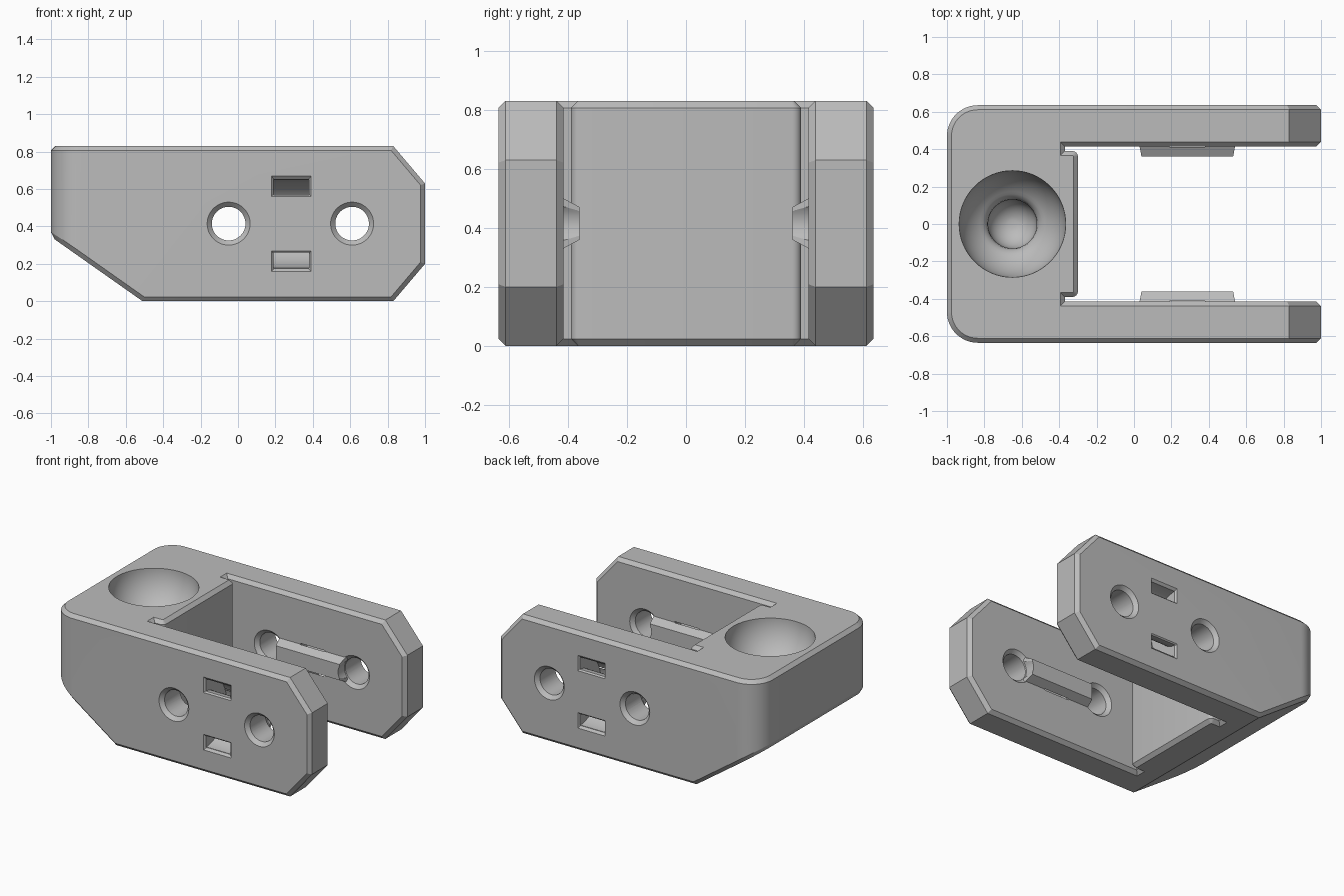
import bpy, bmesh, math
from mathutils import Vector

if "Cube" in bpy.data.objects:
    bpy.data.objects.remove(bpy.data.objects["Cube"])

grey = bpy.data.materials.new("plain_grey")
grey.diffuse_color = (0.5, 0.5, 0.5, 1)
grey.use_nodes = True
grey.node_tree.nodes["Principled BSDF"].inputs["Base Color"].default_value = grey.diffuse_color
H, W, INNER, MID = 0.83, 0.635, 0.415, 0.415   # height, half width, arm inner face, hole height


def make(name, bm):
    bmesh.ops.recalc_face_normals(bm, faces=bm.faces[:])
    me = bpy.data.meshes.new(name)
    bm.to_mesh(me)
    bm.free()
    ob = bpy.data.objects.new(name, me)
    bpy.context.collection.objects.link(ob)
    return ob


def prism(name, pts, direction):
    bm = bmesh.new()
    f = bm.faces.new([bm.verts.new(p) for p in pts])
    g = bmesh.ops.extrude_face_region(bm, geom=[f])["geom"]
    bmesh.ops.translate(bm, vec=direction, verts=[v for v in g if isinstance(v, bmesh.types.BMVert)])
    return make(name, bm)


def frustum(name, y0, rect0, y1, rect1):
    # rects are (x0, x1, z0, z1) at two depths
    bm = bmesh.new()
    for y, (a, b, c, d) in ((y0, rect0), (y1, rect1)):
        for x, z in ((a, c), (b, c), (b, d), (a, d)):
            bm.verts.new((x, y, z))
    bmesh.ops.convex_hull(bm, input=bm.verts[:])
    bmesh.ops.dissolve_limit(bm, angle_limit=0.01, verts=bm.verts[:], edges=bm.edges[:])
    return make(name, bm)


def lathe(name, profile, origin, axis, n=64):
    # profile of (radius, distance along axis), closed at both ends
    bm = bmesh.new()
    rot = Vector((0, 0, 1)).rotation_difference(Vector(axis))
    rings = []
    for r, h in profile:
        rings.append([bm.verts.new(Vector(origin) + rot @ Vector(
            (r * math.cos(math.tau * i / n), r * math.sin(math.tau * i / n), h))) for i in range(n)])
    for a, b in zip(rings, rings[1:]):
        for i in range(n):
            bm.faces.new((a[i], a[(i + 1) % n], b[(i + 1) % n], b[i]))
    bm.faces.new(rings[0])
    bm.faces.new(rings[-1])
    return make(name, bm)


def combine(target, tool, op):
    m = target.modifiers.new("combine", 'BOOLEAN')
    m.operation, m.object, m.solver = op, tool, 'EXACT'
    dg = bpy.context.evaluated_depsgraph_get()
    target.data = bpy.data.meshes.new_from_object(target.evaluated_get(dg))
    target.modifiers.clear()
    bpy.data.objects.remove(tool)


def arc(cx, cy, r, a0, a1, n):
    return [(cx + r * math.cos(math.radians(a0 + (a1 - a0) * i / n)),
             cy + r * math.sin(math.radians(a0 + (a1 - a0) * i / n))) for i in range(n + 1)]


# Fork outline in plan, one half mirrored to the other
half = arc(-0.33, 0.36, 0.03, 0, 90, 6)
half += [(-0.37, 0.39), (-0.37, INNER), (1, INNER), (1, W)]
half += arc(-0.835, W - 0.165, 0.165, 90, 180, 14)
plan = half + [(x, -y) for x, y in reversed(half)]
body = prism("clevis_body", [(x, y, -0.1) for x, y in plan], (0, 0, 1.1))

# Side silhouette trims the ends and the sloped underside
side = [(-0.51, 0), (0.83, 0), (1.0, 0.2), (1.0, 0.63), (0.83, H), (-1.0, H), (-1.0, 0.345)]
# the flat end faces sit slightly outside the plan so they do not coincide
side = [(-1.1, 0.345 + 0.1 * 0.345 / 0.49)] + side[:2] + [(1.0425, 0.25), (1.0425, 0.5794)] + [side[4], (-1.1, H)]
combine(body, prism("silhouette", [(x, -1, z) for x, z in side], (0, 2, 0)), 'INTERSECT')

# Chamfer the outer edges
bm = bmesh.new()
bm.from_mesh(body.data)
bmesh.ops.remove_doubles(bm, verts=bm.verts[:], dist=1e-4)
bmesh.ops.dissolve_limit(bm, angle_limit=math.radians(1), verts=bm.verts[:], edges=bm.edges[:])
edges = [e for e in bm.edges if len(e.link_faces) == 2 and e.is_convex
         and e.calc_face_angle() > math.radians(52)]
bmesh.ops.bevel(bm, geom=edges, offset=0.024, offset_type='OFFSET', segments=1,
                profile=0.5, affect='EDGES', clamp_overlap=False)
bm.to_mesh(body.data)
bm.free()

# Round socket with a smaller pocket at its bottom
socket = [(0.285, 0.95)]
socket += [(0.285 * math.cos(a), H - 0.285 * math.sin(a)) for a in
           [math.acos(0.16 / 0.285) * i / 16 for i in range(17)]]
socket += [(0.143, 0.578), (0.134, 0.558), (0.13, 0.53)]
socket += [(0.13 * math.cos(math.radians(a)), 0.48 - 0.13 * math.sin(math.radians(a)))
           for a in range(0, 88, 8)]
combine(body, lathe("socket", socket, (-0.65, 0, 0), (0, 0, 1)), 'DIFFERENCE')

HOLES = (-0.05, 0.61)
for s in (-1, 1):
    # Countersinks on both faces of the arm
    for x in HOLES:
        sink = [(0.125, -0.01), (0.115, 0), (0.09, 0.025), (0.09, 0.195), (0.115, 0.22), (0.125, 0.23)]
        combine(body, lathe("countersink", sink, (x, s * INNER, MID), (0, s, 0), 48), 'DIFFERENCE')
    # Raised bar between the holes
    bar = frustum("bar", s * 0.43, (0.027, 0.543, MID - 0.093, MID + 0.093),
                  s * 0.36, (0.04, 0.53, MID - 0.055, MID + 0.055))
    combine(body, bar, 'UNION')
    for x in HOLES:
        combine(body, lathe("bore", [(0.09, -0.1), (0.09, 0.3)], (x, s * INNER, MID), (0, s, 0), 48),
                'DIFFERENCE')
    # Curved strap tunnel joining two windows
    ro, ri = 0.238, 0.155
    loop = [(0.7, MID + ro)] + arc(W, MID, ro, 90, 270, 24) + [(0.7, MID - ro), (0.7, MID - ri)]
    loop += arc(W, MID, ri, 270, 90, 24) + [(0.7, MID + ri)]
    combine(body, prism("tunnel", [(0.19, s * y, z) for y, z in loop], (0.19, 0, 0)), 'DIFFERENCE')
    for z in (MID + 0.2, MID - 0.2):
        lip = frustum("window_lip", s * 0.645, (0.17, 0.40, z - 0.065, z + 0.065),
                      s * 0.62, (0.193, 0.377, z - 0.04, z + 0.036))
        combine(body, lip, 'DIFFERENCE')

body.data.materials.clear()
body.data.materials.append(grey)
for p in body.data.polygons:
    p.material_index = 0
bpy.ops.object.select_all(action='DESELECT')
body.select_set(True)
bpy.context.view_layer.objects.active = body
bpy.ops.object.shade_smooth_by_angle(angle=math.radians(25))
